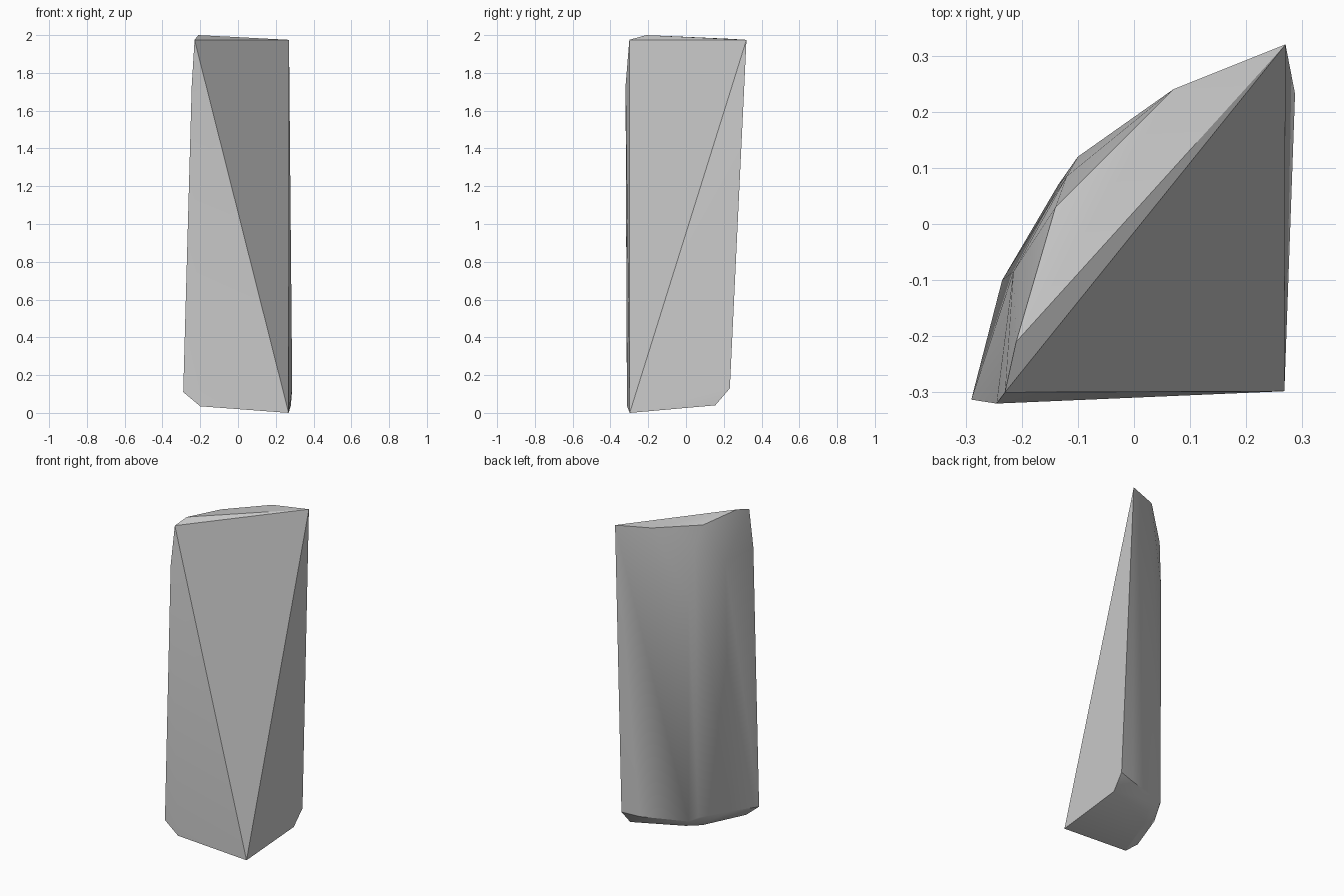
import bpy
import bmesh
import math
from mathutils import Vector

default_cube = bpy.data.objects.get("Cube")
if default_cube:
    bpy.data.objects.remove(default_cube, do_unlink=True)


def flat_material(name, value):
    material = bpy.data.materials.new(name)
    material.use_nodes = True
    colour = (value, value, value, 1.0)
    material.diffuse_color = colour
    shader = material.node_tree.nodes["Principled BSDF"]
    shader.inputs["Base Color"].default_value = colour
    shader.inputs["Roughness"].default_value = 0.8
    return material


def convex_piece(name, corners, material, smooth_angle):
    """Wrap a solid convex skin around the given corner points."""
    bm = bmesh.new()
    for corner in corners:
        bm.verts.new(Vector(corner))
    hull = bmesh.ops.convex_hull(bm, input=bm.verts)
    # Drop any corner that ended up inside the skin
    spare = {v for v in hull["geom_interior"] + hull["geom_unused"]
             if isinstance(v, bmesh.types.BMVert)}
    bmesh.ops.delete(bm, geom=list(spare), context="VERTS")
    bmesh.ops.recalc_face_normals(bm, faces=bm.faces)
    mesh = bpy.data.meshes.new(name)
    bm.to_mesh(mesh)
    bm.free()
    mesh.materials.append(material)
    piece = bpy.data.objects.new(name, mesh)
    bpy.context.collection.objects.link(piece)
    bpy.ops.object.select_all(action="DESELECT")
    piece.select_set(True)
    bpy.context.view_layer.objects.active = piece
    bpy.ops.object.shade_smooth_by_angle(angle=math.radians(smooth_angle))
    return piece


# Sloping top cap
top_cap = [
    (-0.23, -0.3, 1.975), (-0.21, -0.21, 2), (-0.14, 0.03, 1.975),
    (0.07, 0.24, 1.98), (0.27, 0.32, 1.975),
]

# Upper shoulder of the rounded side
shoulder = [
    (-0.245, -0.32, 1.73), (-0.215, -0.085, 1.72),
    (-0.12, 0.085, 1.86), (-0.1, 0.12, 1.55),
]

# Lower rim of the rounded side
lower_rim = [
    (-0.29, -0.313, 0.11), (-0.235, -0.1, 0.147), (-0.135, 0.07, 0.147),
    (-0.1, 0.117, 0.13), (0.18, 0.205, 0.12), (0.287, 0.232, 0.13),
]

# Underside, ending in the pointed front corner
underside = [
    (-0.2, -0.312, 0.035), (-0.1, -0.02, 0.055), (-0.046, 0.069, 0.07),
    (0.28, 0.155, 0.04), (0.268, -0.298, 0),
]

stone_grey = flat_material("stone_grey", 0.6)
convex_piece("split_shard", top_cap + shoulder + lower_rim + underside,
             stone_grey, 30)
